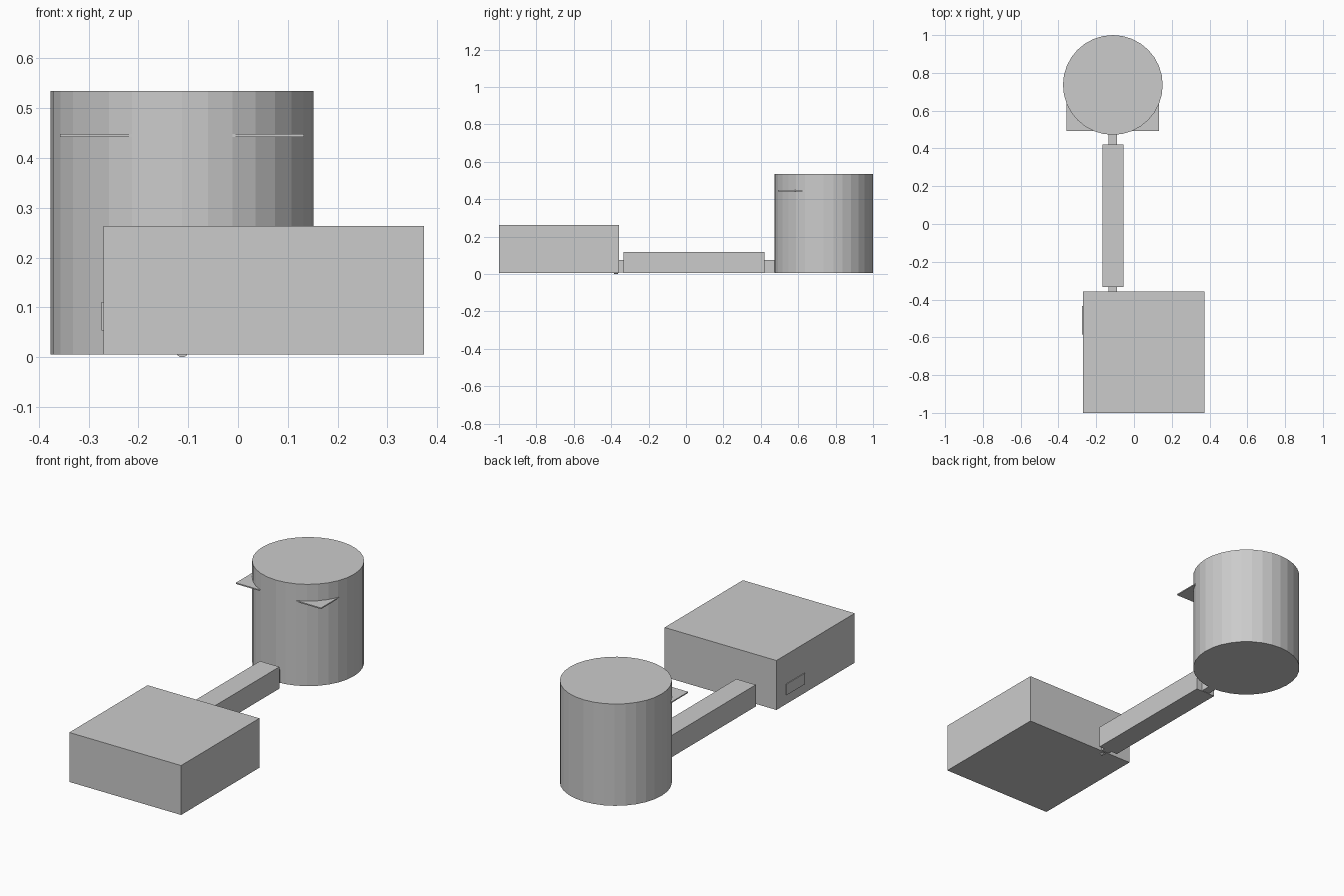
import bpy
import math

if "Cube" in bpy.data.objects:
    bpy.data.objects.remove(bpy.data.objects["Cube"])


def box(name, x, y, z):
    """Axis-aligned box from (min, max) ranges."""
    bpy.ops.mesh.primitive_cube_add(
        size=1, location=[(a + b) / 2 for a, b in (x, y, z)])
    ob = bpy.context.object
    ob.name = name
    ob.scale = [b - a for a, b in (x, y, z)]
    bpy.ops.object.transform_apply(location=False, rotation=False, scale=True)
    return ob


BASE = 0.006      # underside of the main parts
AXIS = -0.112     # x of the tower and link centreline

# Front block with a small raised panel on its left side
box("block", (-0.27, 0.373), (-1.0, -0.357), (BASE, 0.263))
box("side_panel", (-0.274, -0.26), (-0.585, -0.434), (0.054, 0.111))

# Round tower, 32 flat sides
bpy.ops.mesh.primitive_cylinder_add(
    vertices=32, radius=0.264, depth=0.535 - BASE,
    location=(AXIS, 0.736, (0.535 + BASE) / 2))
bpy.context.object.name = "tower"

# Thin plate through the tower; only its two front corners stick out
box("corner_plate", (AXIS - 0.245, AXIS + 0.245), (0.492, 0.72), (0.442, 0.448))

# Linking beam and the narrow necks at both ends
box("beam", (AXIS - 0.056, AXIS + 0.056), (-0.333, 0.42), (BASE, 0.119))
for name, y in (("front_neck", (-0.375, -0.32)), ("back_neck", (0.41, 0.482))):
    box(name, (AXIS - 0.022, AXIS + 0.022), y, (BASE + 0.002, 0.076))

# Small peg showing under the front neck
bpy.ops.mesh.primitive_cylinder_add(
    vertices=16, radius=0.013, depth=0.022,
    location=(AXIS, -0.375, 0.013), rotation=(math.radians(90), 0, 0))
bpy.context.object.name = "underside_peg"
